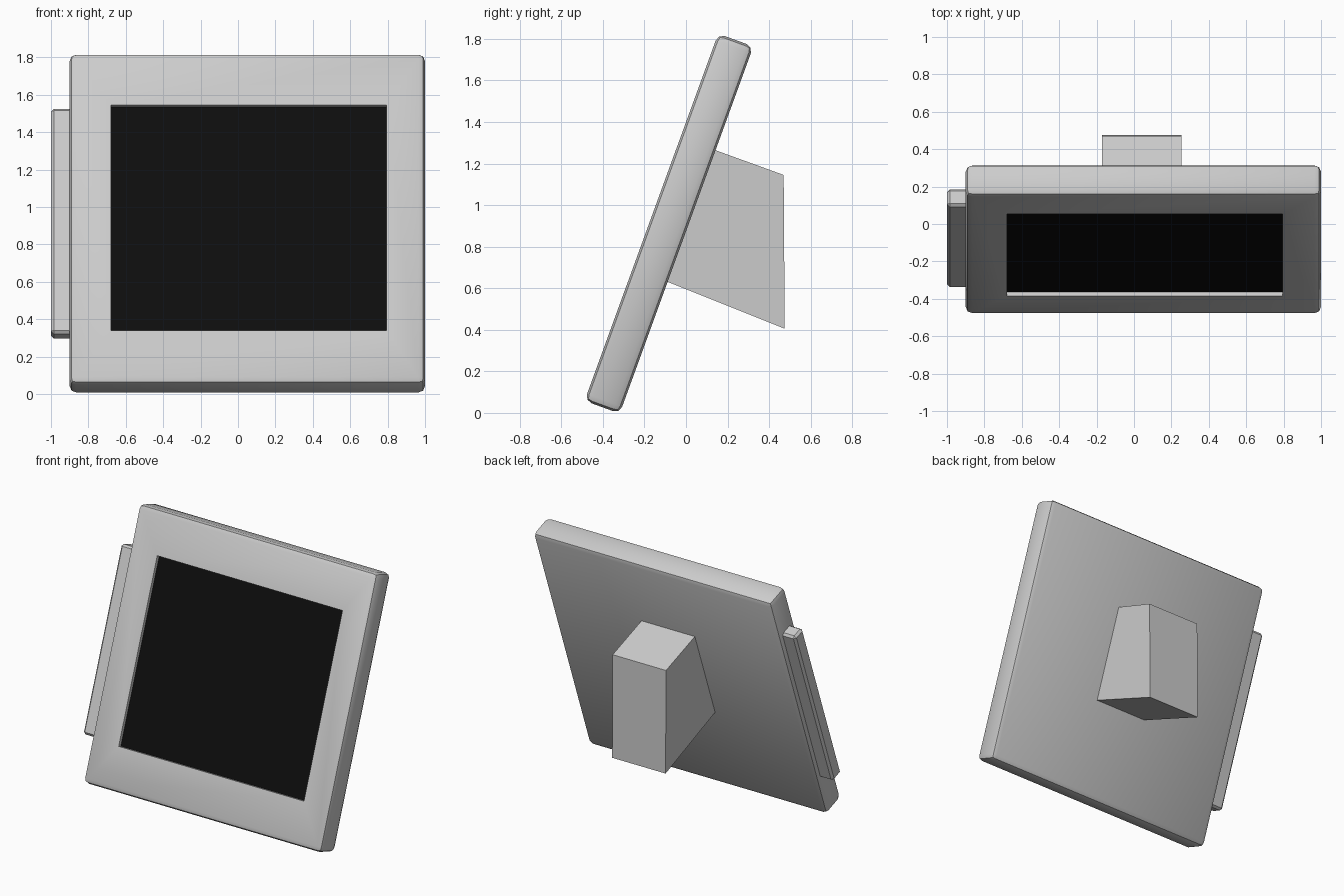
import bpy, bmesh
from math import radians
from mathutils import Matrix, Vector

if "Cube" in bpy.data.objects:
    bpy.data.objects.remove(bpy.data.objects["Cube"])

TILT = radians(-20)
CENTRE = Vector((0.0, -0.082, 0.911))
FRAME = Matrix.Translation(CENTRE) @ Matrix.Rotation(TILT, 4, 'X')  # leaning frame


def box_bm(lo, hi, bevel=0.0, segments=2):
    """Box from corner to corner in the leaning frame, with rounded edges."""
    bm = bmesh.new()
    bmesh.ops.create_cube(bm, size=1)
    lo, hi = Vector(lo), Vector(hi)
    for v in bm.verts:
        v.co = (lo + hi) / 2 + v.co * (hi - lo)
    if bevel:
        bmesh.ops.bevel(bm, geom=bm.edges[:], offset=bevel, segments=segments,
                        profile=0.5, affect='EDGES')
    return bm


def finish(bm, name, matrix=None):
    if matrix:
        bm.transform(matrix)
    bmesh.ops.recalc_face_normals(bm, faces=bm.faces[:])
    me = bpy.data.meshes.new(name)
    bm.to_mesh(me)
    bm.free()
    ob = bpy.data.objects.new(name, me)
    bpy.context.collection.objects.link(ob)
    bpy.context.view_layer.objects.active = ob
    bpy.ops.object.select_all(action='DESELECT')
    ob.select_set(True)
    bpy.ops.object.shade_smooth_by_angle(angle=radians(30))
    return ob


# Screen opening, in the leaning frame
SX0, SX1, SZ = -0.68, 0.795, 0.641
FRONT, DEPTH = -0.09, 0.025

# Main body: rounded slab with a shallow recess in its front face
bm = box_bm((-0.90, FRONT, -0.94), (1.0, 0.09, 0.94), 0.035)
front = min(bm.faces, key=lambda f: (round(f.calc_center_median().y, 4), -f.calc_area()))
bmesh.ops.inset_individual(bm, faces=[front], thickness=0.1)
mid = front.calc_center_median()
for v in front.verts:
    v.co.x = SX0 if v.co.x < mid.x else SX1
    v.co.z = -SZ if v.co.z < mid.z else SZ
floor = bmesh.ops.extrude_discrete_faces(bm, faces=[front])['faces'][0]
for v in floor.verts:
    v.co.y += DEPTH + 0.005
finish(bm, "body", FRAME)

# Black screen set at the bottom of the recess
screen = finish(box_bm((SX0, FRONT + DEPTH, -SZ), (SX1, FRONT + DEPTH + 0.01, SZ)),
                "screen", FRAME)
black = bpy.data.materials.new("screen_black")
black.diffuse_color = (0.004, 0.004, 0.004, 1)
black.use_nodes = True
black.node_tree.nodes["Principled BSDF"].inputs["Base Color"].default_value = black.diffuse_color
screen.data.materials.append(black)

# Slim panel on the left side
finish(box_bm((-1.0, -0.044, -0.638), (-0.87, 0.056, 0.642), 0.015, 1),
       "side_panel", FRAME)

# Rear stand: side profile (y, z) extruded across x, sunk a little into the body
profile = [(0.12, 1.272), (0.47, 1.145), (0.475, 0.405), (-0.12, 0.643)]
bm = bmesh.new()
side = bm.faces.new([bm.verts.new((-0.17, y, z)) for y, z in profile])
ext = bmesh.ops.extrude_face_region(bm, geom=[side])
for v in ext['geom']:
    if isinstance(v, bmesh.types.BMVert):
        v.co.x = 0.255
finish(bm, "rear_stand")
